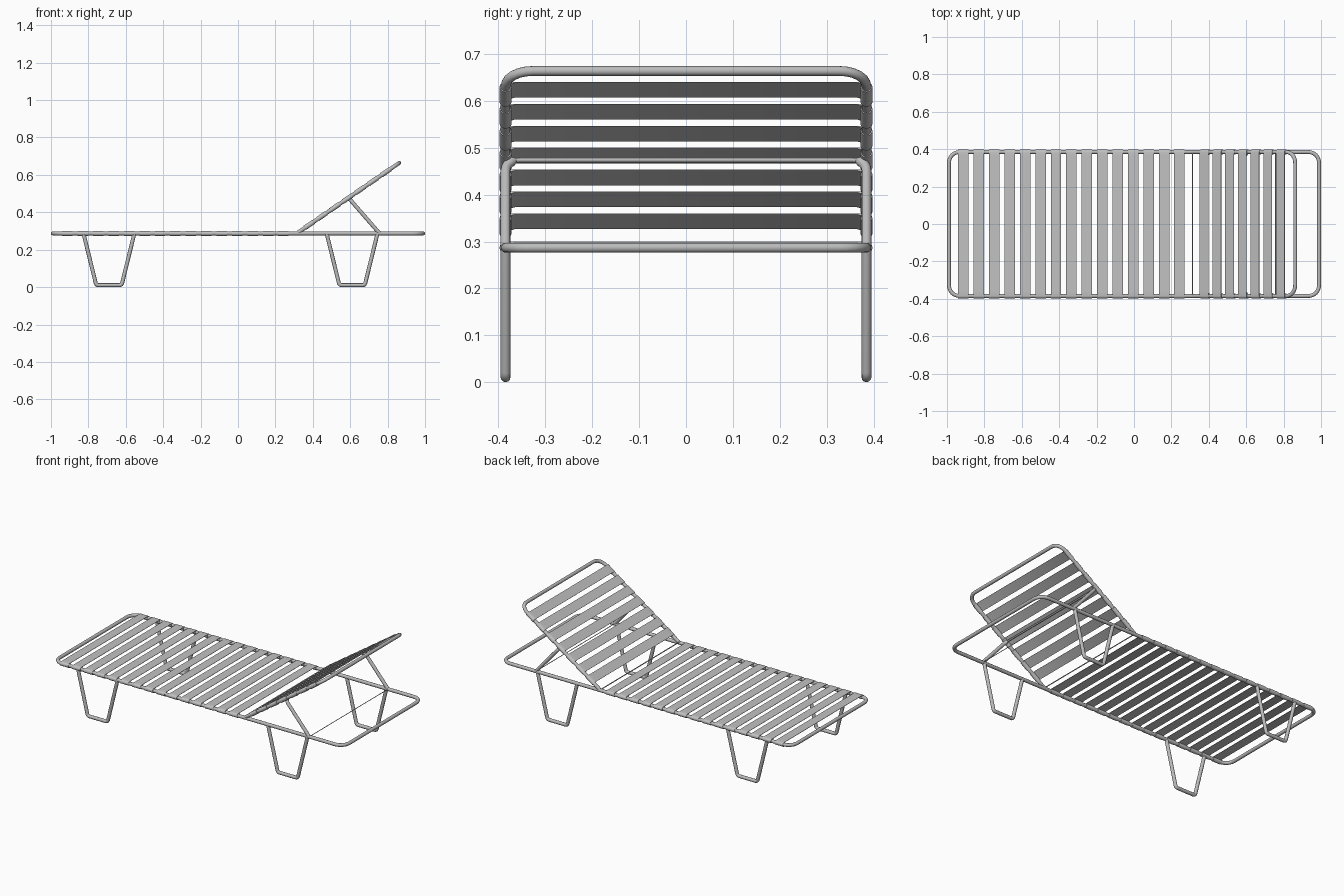
import bpy
import bmesh
import math
from mathutils import Vector

cube = bpy.data.objects.get("Cube")
if cube:
    bpy.data.objects.remove(cube, do_unlink=True)

TUBE = 0.0105      # tube radius
SIDE = 0.385       # y of the side rails
HEIGHT = 0.287     # z of the main frame
END = 0.9895       # x of the end bars
PITCH = 0.0825     # slat spacing
SLAT_W = 0.056


def material(name, value):
    mat = bpy.data.materials.new(name)
    mat.use_nodes = True
    colour = (value, value, value, 1)
    mat.diffuse_color = colour
    mat.node_tree.nodes["Principled BSDF"].inputs["Base Color"].default_value = colour
    return mat


frame_grey = material("frame grey", 0.5)
strap_grey = material("strap grey", 0.54)


def smooth(obj):
    bpy.ops.object.select_all(action="DESELECT")
    obj.select_set(True)
    bpy.context.view_layer.objects.active = obj
    bpy.ops.object.shade_smooth_by_angle(angle=math.radians(35))


def fillet(points, radius, closed, steps=6):
    """Round the corners of a polyline with short curved bends."""
    pts = [Vector(p) for p in points]
    path = []
    for i, p in enumerate(pts):
        if not closed and i in (0, len(pts) - 1):
            path.append(p)
            continue
        a = p + (pts[i - 1] - p).normalized() * radius
        b = p + (pts[(i + 1) % len(pts)] - p).normalized() * radius
        for s in range(steps + 1):
            t = s / steps
            w = 0.8 * t * (1 - t) * 2
            total = (1 - t) ** 2 + w + t * t
            path.append((a * (1 - t) ** 2 + p * w + b * t * t) / total)
    return path


def tube(name, points, bend=0.0, closed=False, radius=TUBE, cross=None):
    """Sweep a round tube; cross sets a thinner radius for the crossbar."""
    path = fillet(points, bend, closed) if bend else [Vector(p) for p in points]
    curve = bpy.data.curves.new(name, "CURVE")
    curve.dimensions = "3D"
    curve.bevel_depth = radius
    curve.bevel_resolution = 4
    curve.use_fill_caps = True
    spline = curve.splines.new("POLY")
    spline.points.add(len(path) - 1)
    for sp, p in zip(spline.points, path):
        sp.co = (*p, 1)
        if cross and abs(p.y) < SIDE - 0.015:
            sp.radius = cross / radius
    spline.use_cyclic_u = closed
    obj = bpy.data.objects.new(name, curve)
    bpy.context.collection.objects.link(obj)
    bpy.ops.object.select_all(action="DESELECT")
    obj.select_set(True)
    bpy.context.view_layer.objects.active = obj
    bpy.ops.object.convert(target="MESH")
    obj = bpy.context.object
    obj.data.materials.clear()
    obj.data.materials.append(frame_grey)
    smooth(obj)
    return obj


def u_path(bottom, top):
    """Two side rails joined by a crossbar at the top."""
    (bx, bz), (tx, tz) = bottom, top
    return [(bx, -SIDE, bz), (tx, -SIDE, tz), (tx, SIDE, tz), (bx, SIDE, bz)]


# Main frame
tube("main_frame", [(-END, -SIDE, HEIGHT), (END, -SIDE, HEIGHT),
                    (END, SIDE, HEIGHT), (-END, SIDE, HEIGHT)], 0.06, True)

# Reclined back frame with its thin hinge rod
hinge = Vector((0.32, HEIGHT + 0.004))
head = Vector((0.862, 0.664))
tube("back_frame", u_path(hinge, head), 0.06)
tube("hinge_rod", [(0.313, -SIDE, HEIGHT + 0.006), (0.313, SIDE, HEIGHT + 0.006)], radius=0.003)

# Back prop with its thin lower rod
tube("back_prop", u_path((0.757, HEIGHT), (0.594, 0.474)), 0.03, cross=0.005)
tube("prop_rod", [(0.757, -SIDE, HEIGHT), (0.757, SIDE, HEIGHT)], radius=0.002)

# Trapezoid legs
for end, x in (("foot", -0.69), ("head", 0.61)):
    for side, y in (("left", SIDE), ("right", -SIDE)):
        if end == "foot":
            label = "front" if y < 0 else "rear"
        else:
            label = "front" if y < 0 else "rear"
        tube(f"{end}_end_{label}_leg",
             [(x - 0.136, y, HEIGHT), (x - 0.068, y, TUBE),
              (x + 0.068, y, TUBE), (x + 0.136, y, HEIGHT)], 0.012)


# Strap: a thin flat band with a sleeve wrapped round each rail
def strap_mesh():
    sleeve, thick = 0.0128, 0.002
    half = []
    for i in range(15):
        a = math.radians(90 - 305 * i / 14)
        half.append((SIDE + sleeve * math.cos(a), sleeve * math.sin(a)))
    half = [(SIDE - 0.025, sleeve)] + half + [(SIDE - 0.02, sleeve - thick)]
    outline = half + [(-y, z) for y, z in reversed(half)]
    bm = bmesh.new()
    face = bm.faces.new([bm.verts.new((-SLAT_W / 2, y, z)) for y, z in outline])
    grown = bmesh.ops.extrude_face_region(bm, geom=[face])["geom"]
    verts = [g for g in grown if isinstance(g, bmesh.types.BMVert)]
    bmesh.ops.translate(bm, vec=(SLAT_W, 0, 0), verts=verts)
    bmesh.ops.recalc_face_normals(bm, faces=bm.faces)
    mesh = bpy.data.meshes.new("strap")
    bm.to_mesh(mesh)
    bm.free()
    mesh.materials.append(strap_grey)
    return mesh


strap = strap_mesh()


def add_strap(name, x, z, tilt=0.0):
    obj = bpy.data.objects.new(name, strap)
    obj.location = (x, 0, z)
    obj.rotation_euler.y = -tilt
    bpy.context.collection.objects.link(obj)
    return obj


# Seat straps
for i in range(15):
    last = add_strap(f"seat_strap_{i + 1}", -0.912 + i * PITCH, HEIGHT)
smooth(last)

# Back straps
slope = (head - hinge).normalized()
tilt = math.atan2(slope.y, slope.x)
for i in range(7):
    p = head - slope * (0.088 + i * PITCH)
    add_strap(f"back_strap_{7 - i}", p.x, p.y, tilt)
